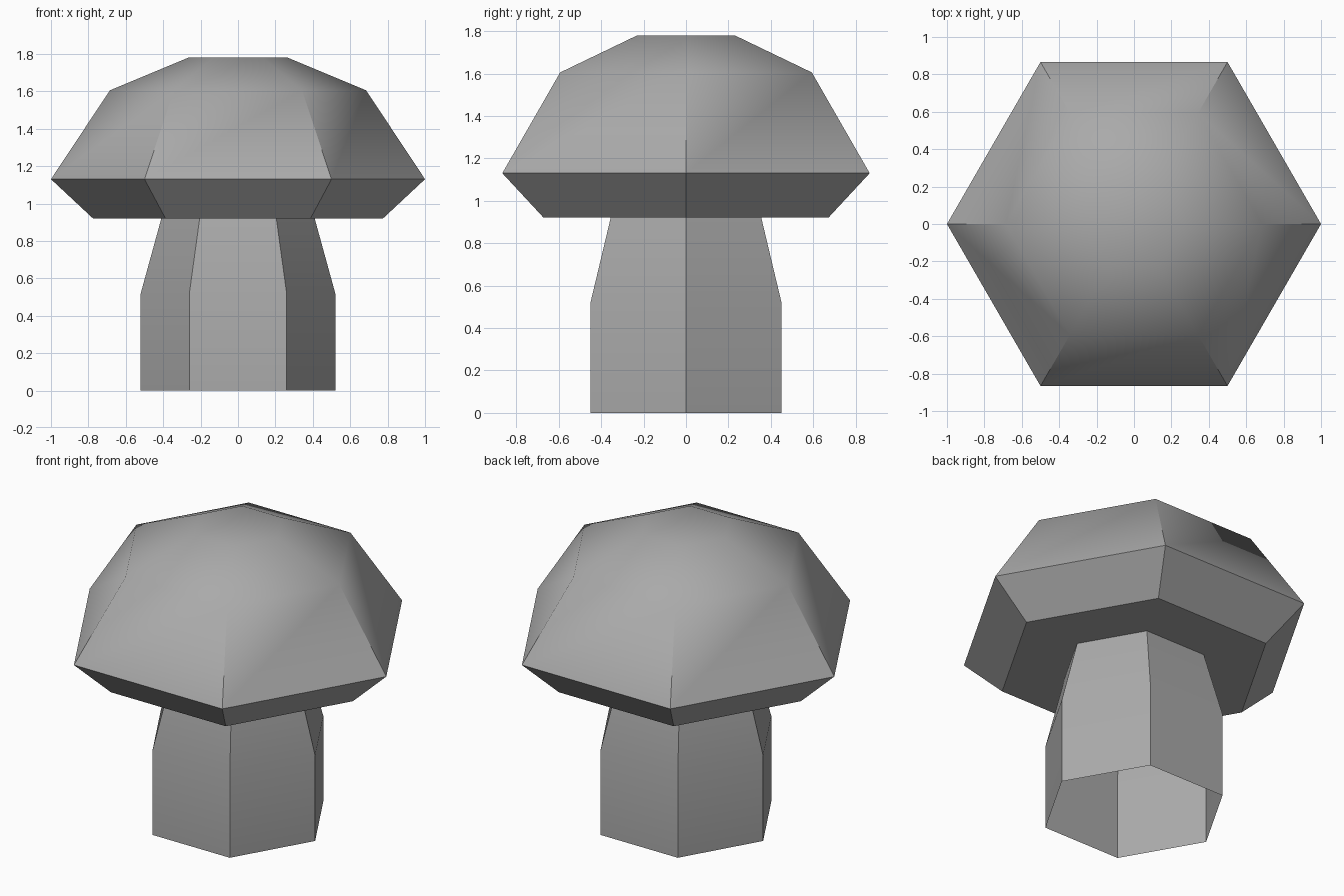
import bpy
import bmesh
from math import cos, sin, radians, tau

SIDES = 6

cube = bpy.data.objects.get("Cube")
if cube:
    bpy.data.objects.remove(cube, do_unlink=True)

grey = bpy.data.materials.new("plain grey")
grey.use_nodes = True
grey.diffuse_color = (0.4, 0.4, 0.4, 1)
grey.node_tree.nodes["Principled BSDF"].inputs["Base Color"].default_value = (0.4, 0.4, 0.4, 1)


def lathe(name, profile, close_top=False):
    """Sweep a (radius, height) profile round z into a six-sided shell."""
    bm = bmesh.new()
    rings = [[bm.verts.new((r * cos(tau * k / SIDES), r * sin(tau * k / SIDES), z))
              for k in range(SIDES)] for r, z in profile]
    for low, high in zip(rings, rings[1:]):
        for k in range(SIDES):
            n = (k + 1) % SIDES
            bm.faces.new((low[k], low[n], high[n], high[k]))
    if close_top:
        bm.faces.new(rings[-1])
    mesh = bpy.data.meshes.new(name)
    bm.to_mesh(mesh)
    bm.free()
    mesh.materials.append(grey)
    obj = bpy.data.objects.new(name, mesh)
    bpy.context.collection.objects.link(obj)
    # Soft dome, crisp rim and stem corners
    bpy.ops.object.select_all(action='DESELECT')
    obj.select_set(True)
    bpy.context.view_layer.objects.active = obj
    bpy.ops.object.shade_smooth_by_angle(angle=radians(40))
    return obj


# Hollow stem, open at the bottom and tapering to the cap
STEM_TOP = (0.41, 0.92)
lathe("stem", [(0.52, 0), (0.52, 0.52), STEM_TOP])

# Cap: flat underside, flared rim, faceted dome with a flat top
lathe("cap", [STEM_TOP, (0.775, 0.92), (1, 1.13), (0.685, 1.605), (0.265, 1.78)],
      close_top=True)
